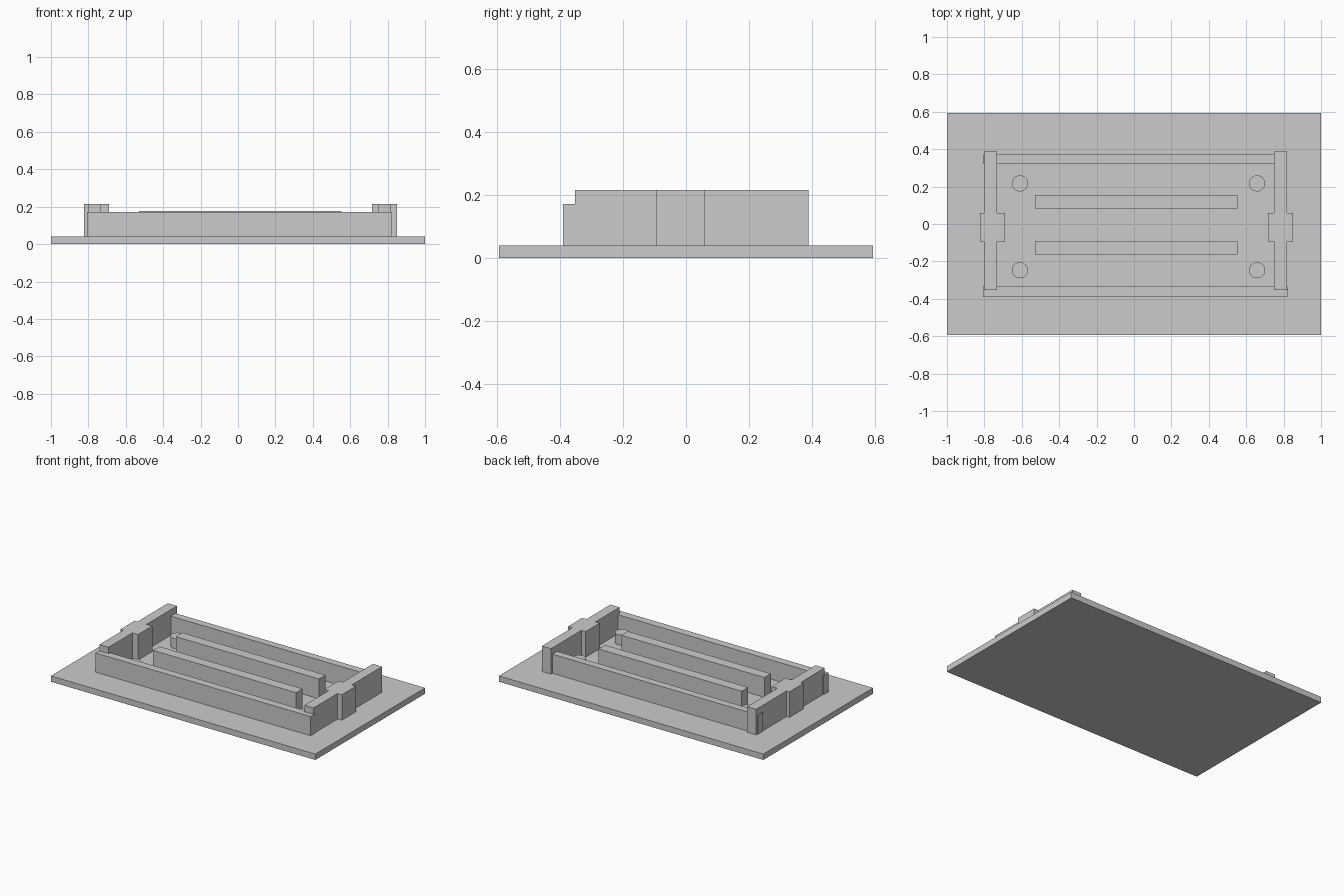
import bpy, bmesh

if "Cube" in bpy.data.objects:
    bpy.data.objects.remove(bpy.data.objects["Cube"])

PLATE_TOP = 0.04


def prism(name, points, z0, z1):
    """Extrude a counter-clockwise XY outline from z0 to z1."""
    mesh = bpy.data.meshes.new(name)
    bm = bmesh.new()
    face = bm.faces.new([bm.verts.new((x, y, z0)) for x, y in points])
    ext = bmesh.ops.extrude_face_region(bm, geom=[face], use_keep_orig=True)
    top = [g for g in ext["geom"] if isinstance(g, bmesh.types.BMVert)]
    bmesh.ops.translate(bm, verts=top, vec=(0, 0, z1 - z0))
    bmesh.ops.recalc_face_normals(bm, faces=bm.faces)
    bm.to_mesh(mesh)
    bm.free()
    obj = bpy.data.objects.new(name, mesh)
    bpy.context.collection.objects.link(obj)
    return obj


def box(name, x0, x1, y0, y1, z0, z1):
    return prism(name, [(x0, y0), (x1, y0), (x1, y1), (x0, y1)], z0, z1)


def end_wall(name, x0, x1, block_x0, block_x1):
    """End wall with a thicker block in its middle, as one outline."""
    y0, y1, b0, b1 = -0.352, 0.388, -0.093, 0.06
    right = [(x1, y0), (x1, b0), (block_x1, b0), (block_x1, b1), (x1, b1), (x1, y1)]
    left = [(x0, y1), (x0, b1), (block_x0, b1), (block_x0, b0), (x0, b0), (x0, y0)]
    return prism(name, right + left, PLATE_TOP, 0.215)


# Base plate
box("base_plate", -1, 1, -0.593, 0.593, 0, PLATE_TOP)

# Long walls
box("front_wall", -0.807, 0.822, -0.389, -0.335, PLATE_TOP, 0.171)
box("back_wall", -0.807, 0.81, 0.321, 0.372, PLATE_TOP, 0.171)

# End walls with centre blocks
end_wall("left_end_wall", -0.802, -0.733, -0.824, -0.69)
end_wall("right_end_wall", 0.749, 0.818, 0.717, 0.85)

# Inner bars
for side, y in (("front", -0.127), ("back", 0.119)):
    box(side + "_inner_bar", -0.529, 0.553, y - 0.035, y + 0.035, PLATE_TOP, 0.176)

# Round corner pegs
peg_height = 0.07
for x in (-0.61, 0.658):
    for y in (-0.247, 0.217):
        bpy.ops.mesh.primitive_cylinder_add(
            vertices=48, radius=0.043, depth=peg_height,
            location=(x, y, PLATE_TOP + peg_height / 2))
        bpy.context.object.name = "corner_peg"
        bpy.ops.object.shade_smooth_by_angle()
